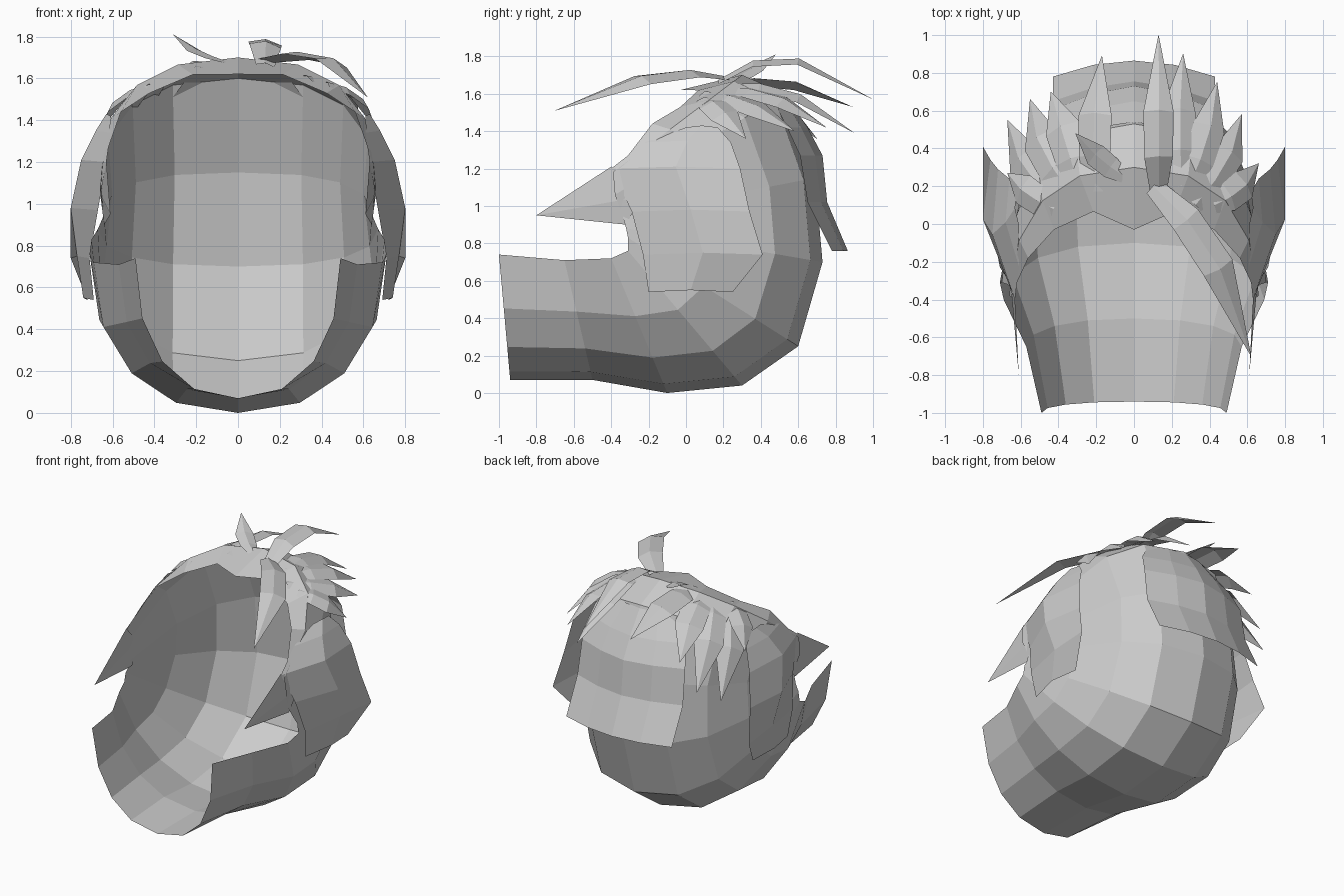
import bpy
from math import sin, cos, pi
from mathutils import Vector


def make(name, verts, faces, mirror=False):
    me = bpy.data.meshes.new(name)
    me.from_pydata(verts, [], faces)
    me.update()
    ob = bpy.data.objects.new(name, me)
    bpy.context.collection.objects.link(ob)
    if mirror:
        m = ob.modifiers.new("Mirror", 'MIRROR')
        m.use_axis[0] = True
        m.merge_threshold = 0.002
    return ob


def grid(name, rows, mirror=False):
    n = len(rows[0])
    verts = [p for r in rows for p in r]
    faces = [(i * n + j, i * n + j + 1, (i + 1) * n + j + 1, (i + 1) * n + j)
             for i in range(len(rows) - 1) for j in range(n - 1)]
    return make(name, verts, faces, mirror)


# Main shell: arcs from the centre line (y, z) out to the rim (x, y, z),
# with a power that sets how boxy each arc is
stations = [
    ((-.94, .07), (.49, -1.0, .74), .88),
    ((-.50, .07), (.57, -.65, .71), .88),
    ((-.10, .00), (.69, -.40, .72), .88),
    ((.30, .04), (.71, -.31, .76), .86),
    ((.60, .25), (.70, -.31, .83), .84),
    ((.73, .70), (.67, -.32, .88), .80),
    ((.69, 1.15), (.64, -.34, .95), .78),
    ((.53, 1.60), (.66, -.38, 1.06), .78),
    ((.30, 1.70), (.65, -.39, 1.18), .85),
    ((.10, 1.65), (.62, -.31, 1.27), 1.1),
]
STEPS = 4
shell = []
for (cy, cz), (rx, ry, rz), power in stations:
    row = []
    for k in range(STEPS + 1):
        t = k / STEPS * pi / 2
        s, c = sin(t) ** power, 1 - max(cos(t), 0) ** power
        row.append((rx * s, cy + (ry - cy) * c, cz + (rz - cz) * c))
    shell.append(row)
shell[-1][0] = (0, -.03, 1.62)       # forehead point
shell[-1][3] = (.56, -.18, 1.44)     # temple corner
grid("head_shell", shell, True)

# Side panels: z, front y, back y, then front / middle / back x
side = []
for z, y0, y1, xa, xb, xc in [
        (1.42, 0, .17, .61, .63, .62), (1.34, -.22, .24, .61, .68, .66),
        (1.20, -.40, .29, .63, .75, .72), (.97, -.29, .34, .67, .80, .76),
        (.74, -.23, .41, .71, .77, .80), (.54, -.20, .25, .69, .74, .72)]:
    side.append([(xa, y0, z), (xb, (y0 + y1) / 2, z + .01), (xc, y1, z)])
grid("side_panel", side, True)

# Pointed cheek tufts
make("cheek_spike",
     [(.61, -.80, .95), (.63, -.40, 1.21), (.66, -.24, 1.05), (.64, -.32, .90)],
     [(0, 1, 2), (0, 2, 3)], True)

# Back panel: z, centre y, edge y, half width
back = []
for z, yc, ye, w in [(1.58, .54, .46, .26), (1.42, .65, .54, .38),
                     (1.27, .73, .61, .42), (1.02, .755, .65, .43),
                     (.76, .865, .78, .43)]:
    back.append([(0, yc, z), (w / 2, (yc + ye) / 2 + .02, z), (w, ye, z)])
grid("back_panel", back, True)


# Leaf-shaped locks with a central ridge
def lock(name, root, mid, tip, width):
    a, b, c = Vector(root), Vector(mid), Vector(tip)
    rows = []
    for t, f in [(0, .5), (.25, .85), (.55, .9), (1, .01)]:
        p = a * (1 - t) ** 2 + b * 2 * t * (1 - t) + c * t * t
        d = ((b - a) * (1 - t) + (c - b) * t).normalized()
        out = (p - Vector((0, .1, .8))).normalized()
        s = d.cross(out).normalized() * width * f / 2
        ridge = out * width * .15 * f
        rows.append([p - s, p + ridge, p + s])
    grid(name, rows)


locks = [
    ((.10, .20, 1.68), (.48, -.12, 1.77), (.62, -.70, 1.51), .20),
    ((.13, .17, 1.66), (.13, .52, 1.93), (.13, 1.00, 1.57), .18),
    ((-.05, .25, 1.67), (-.20, .34, 1.70), (-.31, .48, 1.81), .14),
    ((-.20, .17, 1.64), (-.23, .55, 1.71), (-.17, .89, 1.53), .20),
    ((.25, .20, 1.64), (.22, .58, 1.66), (.26, .90, 1.39), .20),
    ((.28, .18, 1.62), (.42, .50, 1.61), (.44, .75, 1.42), .20),
    ((-.28, .18, 1.62), (-.38, .52, 1.61), (-.44, .70, 1.36), .22),
    ((.32, .10, 1.60), (.54, .36, 1.55), (.57, .58, 1.40), .20),
    ((-.32, .15, 1.60), (-.54, .44, 1.53), (-.55, .66, 1.15), .23),
    ((-.38, .08, 1.56), (-.63, .32, 1.46), (-.67, .55, 1.08), .23),
    ((.42, .10, 1.57), (.60, .18, 1.52), (.66, .32, 1.36), .19),
    ((-.42, .08, 1.56), (-.60, .17, 1.50), (-.67, .27, 1.34), .19),
]
for i, l in enumerate(locks):
    lock("hair_lock_%d" % (i + 1), *l)
